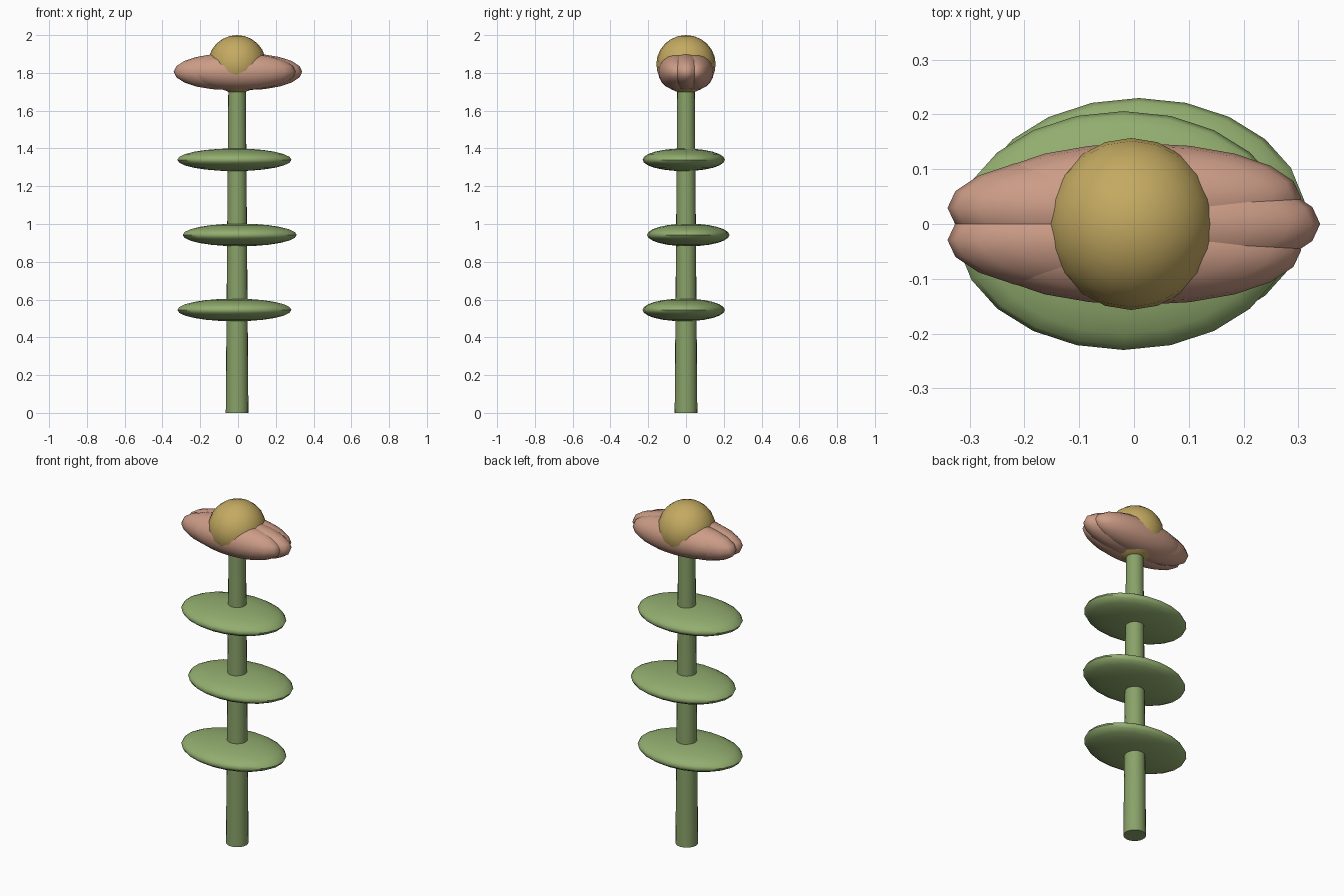
import bpy
import math

if "Cube" in bpy.data.objects:
    bpy.data.objects.remove(bpy.data.objects["Cube"])

CX = -0.005  # stem axis


def material(name, color):
    m = bpy.data.materials.new(name)
    m.diffuse_color = (*color, 1)
    m.use_nodes = True
    m.node_tree.nodes["Principled BSDF"].inputs["Base Color"].default_value = m.diffuse_color
    return m


GREEN = material("stem_green", (0.25, 0.36, 0.14))
LEAF = material("leaf_green", (0.29, 0.42, 0.16))
PINK = material("petal_pink", (0.60, 0.33, 0.24))
GOLD = material("center_gold", (0.55, 0.40, 0.12))


def finish(name, mat, angle):
    ob = bpy.context.object
    ob.name = name
    ob.data.materials.append(mat)
    bpy.ops.object.transform_apply(location=False, rotation=False, scale=True)
    bpy.ops.object.shade_smooth_by_angle(angle=math.radians(angle))


def ellipsoid(name, loc, size, mat, segments=20, rings=10):
    bpy.ops.mesh.primitive_uv_sphere_add(segments=segments, ring_count=rings, radius=1, location=loc)
    bpy.context.object.scale = size
    finish(name, mat, 60)


# Tapered stem
bpy.ops.mesh.primitive_cone_add(vertices=20, radius1=0.06, radius2=0.046,
                                depth=1.76, location=(CX, 0, 0.88))
finish("stem", GREEN, 40)

# Flat leaves, alternating side
for i, z in enumerate((0.545, 0.942, 1.34)):
    s = 1 if i % 2 else -1
    ellipsoid(f"leaf_{i + 1}", (CX + 0.014 * s, 0.012 * s, z), (0.305, 0.218, 0.06), LEAF, 22, 12)

# Five overlapping petals set on a small ring
for i in range(5):
    a = math.tau * i / 5
    ellipsoid(f"petal_{i + 1}", (CX + 0.05 * math.cos(a), 0.05 * math.sin(a), 1.806),
              (0.295, 0.1, 0.097), PINK)

# Round flower center
ellipsoid("flower_center", (CX, 0, 1.846), (0.154, 0.157, 0.154), GOLD, 20, 12)
